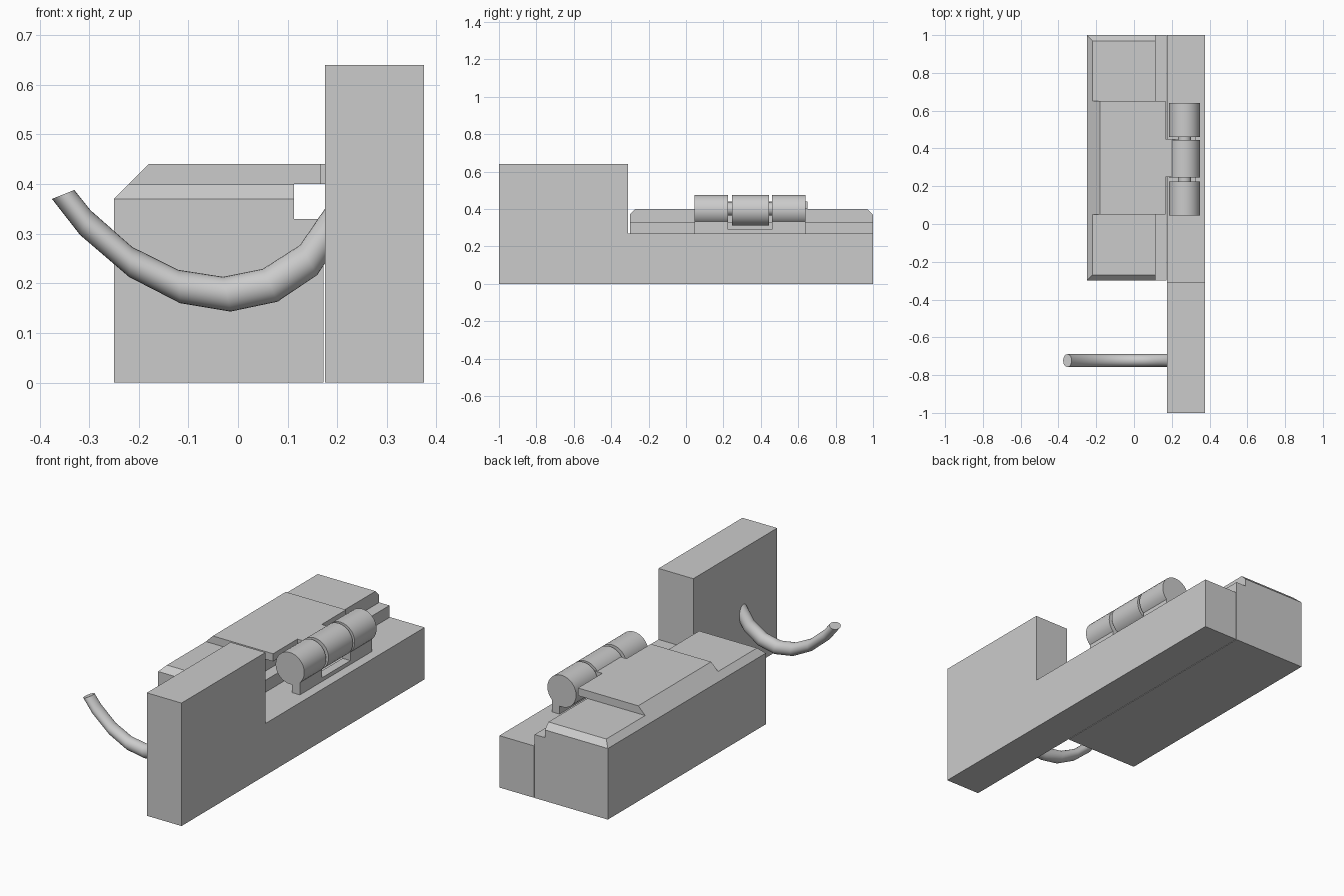
import bpy, bmesh, math
from mathutils import Vector

if "Cube" in bpy.data.objects:
    bpy.data.objects.remove(bpy.data.objects["Cube"], do_unlink=True)

grey = bpy.data.materials.new("plain grey")
grey.use_nodes = True
grey.diffuse_color = (0.6, 0.6, 0.6, 1)
for node in grey.node_tree.nodes:
    if node.type == 'BSDF_PRINCIPLED':
        node.inputs["Base Color"].default_value = grey.diffuse_color


def finish(name, bm, smooth=False):
    bmesh.ops.recalc_face_normals(bm, faces=bm.faces)
    mesh = bpy.data.meshes.new(name)
    bm.to_mesh(mesh)
    bm.free()
    mesh.materials.append(grey)
    obj = bpy.data.objects.new(name, mesh)
    bpy.context.collection.objects.link(obj)
    if smooth:
        bpy.ops.object.select_all(action='DESELECT')
        obj.select_set(True)
        bpy.context.view_layer.objects.active = obj
        bpy.ops.object.shade_smooth_by_angle(angle=math.radians(40))
    return obj


def prism(name, points, direction):
    """Extrude a flat outline along a direction."""
    bm = bmesh.new()
    face = bm.faces.new([bm.verts.new(p) for p in points])
    ext = bmesh.ops.extrude_face_region(bm, geom=[face])["geom"]
    verts = [g for g in ext if isinstance(g, bmesh.types.BMVert)]
    bmesh.ops.translate(bm, verts=verts, vec=Vector(direction))
    if face.is_valid and len(bm.faces) < len(points) + 2:
        bm.faces.new([bm.verts[i] for i in range(len(points))])
    return finish(name, bm)


def box_mesh(x0, x1, y0, y1, z0, z1):
    bm = bmesh.new()
    bmesh.ops.create_cube(bm, size=1)
    for v in bm.verts:
        v.co = (x1 if v.co.x > 0 else x0, y1 if v.co.y > 0 else y0, z1 if v.co.z > 0 else z0)
    return bm


def skin(name, rings):
    """Capped smooth tube through matching rings of points."""
    bm = bmesh.new()
    loops = [[bm.verts.new(p) for p in ring] for ring in rings]
    n = len(loops[0])
    for a, b in zip(loops, loops[1:]):
        for i in range(n):
            j = (i + 1) % n
            bm.faces.new((a[i], a[j], b[j], b[i]))
    bm.faces.new(loops[0])
    bm.faces.new(loops[-1])
    return finish(name, bm, smooth=True)


def barrel(name, x, z, radius, y0, y1, n=32):
    angles = [2 * math.pi * i / n for i in range(n)]
    skin(name, [[(x + radius * math.cos(a), y, z + radius * math.sin(a)) for a in angles]
                for y in (y0, y1)])


# Long rail with a tall block at the front
finish("rail", box_mesh(0.175, 0.375, -1, 1, 0, 0.27))
finish("rail_tall_block", box_mesh(0.175, 0.375, -1, -0.31, 0.27, 0.64))

# Body with a chamfered upper step
finish("body", box_mesh(-0.25, 0.172, -0.30, 1, 0, 0.33))
bm = box_mesh(-0.25, 0.113, -0.30, 1, 0.33, 0.40)
rim = [e for e in bm.edges if all(v.co.z > 0.39 for v in e.verts)
       and not all(v.co.x > 0.1 for v in e.verts)]
bmesh.ops.bevel(bm, geom=rim, offset=0.03, segments=1, affect='EDGES', profile=0.5)
finish("body_upper", bm)

# Raised hinge leaf and its tab
leaf = [(-0.22, 0.40), (-0.18, 0.44), (0.167, 0.44), (0.167, 0.40)]
prism("upper_leaf", [(x, 0.05, z) for x, z in leaf], (0, 0.6, 0))
finish("leaf_tab", box_mesh(0.167, 0.23, 0.25, 0.45, 0.40, 0.44))

# Hinge mount with a clearance notch
mount = [(0.045, 0.27), (0.64, 0.27), (0.64, 0.37), (0.46, 0.37),
         (0.46, 0.29), (0.225, 0.29), (0.225, 0.37), (0.045, 0.37)]
prism("hinge_mount", [(0.28, y, z) for y, z in mount], (0.045, 0, 0))

# Hinge barrels and pin
for name, y0, y1 in (("front_knuckle", 0.045, 0.225), ("middle_knuckle", 0.245, 0.445),
                     ("back_knuckle", 0.46, 0.64)):
    barrel(name, 0.2675, 0.393, 0.0825, y0, y1)
barrel("hinge_pin", 0.2675, 0.40, 0.035, 0.1, 0.6)

# Curved arm: lower and upper edge of each ring
edges = [((-0.375, 0.37), (-0.33, 0.388)), ((-0.318, 0.297), (-0.297, 0.347)),
         ((-0.22, 0.213), (-0.213, 0.273)), ((-0.117, 0.16), (-0.12, 0.227)),
         ((-0.015, 0.143), (-0.03, 0.213)), ((0.08, 0.163), (0.05, 0.229)),
         ((0.16, 0.217), (0.125, 0.277)), ((0.205, 0.286), (0.19, 0.372))]
rings = []
for low, high in edges:
    mid = (Vector(low) + Vector(high)) / 2
    half = (Vector(high) - Vector(low)) / 2
    ring = []
    for i in range(24):
        a = 2 * math.pi * i / 24
        p = mid + half * math.cos(a)
        ring.append((p.x, -0.723 + 0.034 * math.sin(a), p.y))
    rings.append(ring)
skin("curved_arm", rings)
